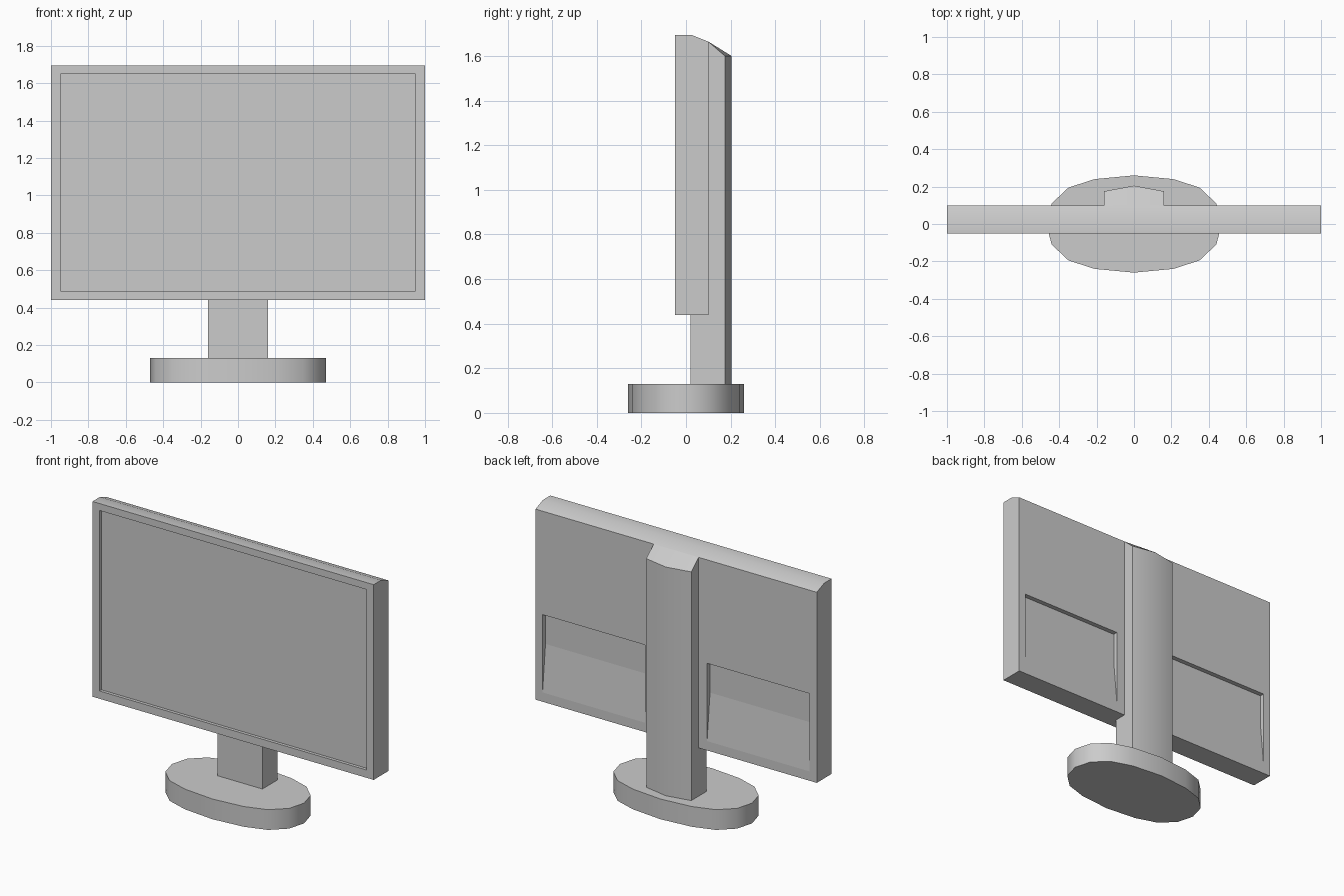
import bpy
import bmesh

cube = bpy.data.objects.get("Cube")
if cube:
    bpy.data.objects.remove(cube, do_unlink=True)

# One plain grey material
grey = bpy.data.materials.new("plain_grey")
grey.use_nodes = True
COLOUR = (0.6, 0.6, 0.6, 1)
grey.diffuse_color = COLOUR
grey.node_tree.nodes["Principled BSDF"].inputs["Base Color"].default_value = COLOUR


def make(name, verts, faces):
    mesh = bpy.data.meshes.new(name)
    bm = bmesh.new()
    vs = [bm.verts.new(v) for v in verts]
    for f in faces:
        bm.faces.new([vs[i] for i in f])
    bmesh.ops.recalc_face_normals(bm, faces=bm.faces)
    bm.to_mesh(mesh)
    bm.free()
    mesh.materials.append(grey)
    ob = bpy.data.objects.new(name, mesh)
    bpy.context.collection.objects.link(ob)
    return ob


def prism(name, outline, low, high, place):
    """Extrude an outline from low to high; place maps (a, b, t) to x, y, z."""
    n = len(outline)
    verts = [place(a, b, t) for t in (low, high) for a, b in outline]
    faces = [range(n), range(n, 2 * n)]
    faces += [(i, (i + 1) % n, (i + 1) % n + n, i + n) for i in range(n)]
    return make(name, verts, faces)


def activate(ob):
    bpy.ops.object.select_all(action='DESELECT')
    ob.select_set(True)
    bpy.context.view_layer.objects.active = ob


def smooth(ob, angle=0.65):
    activate(ob)
    bpy.ops.object.shade_smooth_by_angle(angle=angle)


def cut(ob, cutter):
    cutter.hide_render = True
    mod = ob.modifiers.new("cut", 'BOOLEAN')
    mod.operation = 'DIFFERENCE'
    mod.solver = 'EXACT'
    mod.object = cutter
    activate(ob)
    bpy.ops.object.modifier_apply(modifier=mod.name)
    bpy.data.objects.remove(cutter, do_unlink=True)


def sideways(y, z, x):
    return (x, y, z)


def upright(x, y, z):
    return (x, y, z)


# Display housing with a rounded-off top
housing = prism("display_housing",
                [(-0.05, 0.44), (0.10, 0.44), (0.10, 1.665), (0.025, 1.695), (-0.05, 1.695)],
                -1, 1, sideways)

# Sunken screen
cut(housing, prism("screen_cutter",
                   [(-0.1, 0.49), (-0.03, 0.49), (-0.03, 1.65), (-0.1, 1.65)],
                   -0.95, 0.95, sideways))

# Wedge-shaped recesses on the back, running out flush at the bottom
for side in (-1, 1):
    ends = sorted((side * 0.22, side * 0.95))
    cut(housing, prism("recess_cutter",
                       [(0.10, 0.5), (0.07, 0.8), (0.07, 1.0), (0.15, 1.0), (0.15, 0.5)],
                       ends[0], ends[1], sideways))

# Only the top of the housing is smooth
for face in housing.data.polygons:
    face.use_smooth = face.normal.z > 0.5 and face.center.z > 1.66

# Stand column with ridged back and sloping top, one half mirrored
half = [(0, 0.02, 1.66), (0.16, 0.02, 1.66), (0.16, 0.10, 1.665),
        (0.16, 0.175, 1.60), (0, 0.205, 1.60), (0, 0.10, 1.665)]
n = len(half)
column = make("stand_column",
              [(x, y, 0.12) for x, y, z in half] + half,
              [range(n), (n, n + 1, n + 2, n + 5), (n + 2, n + 3, n + 4, n + 5)]
              + [(i, i + 1, i + 1 + n, i + n) for i in range(4)])
mirror = column.modifiers.new("mirror", 'MIRROR')
activate(column)
bpy.ops.object.modifier_apply(modifier=mirror.name)
smooth(column, 0.55)

# Oval foot
quarter = [(0.47, 0), (0.44, 0.11), (0.35, 0.195), (0.21, 0.24), (0, 0.26)]
upper = quarter + [(-x, y) for x, y in reversed(quarter[:-1])]
oval = upper + [(x, -y) for x, y in reversed(upper[1:-1])]
smooth(prism("foot", oval, 0, 0.13, upright))
